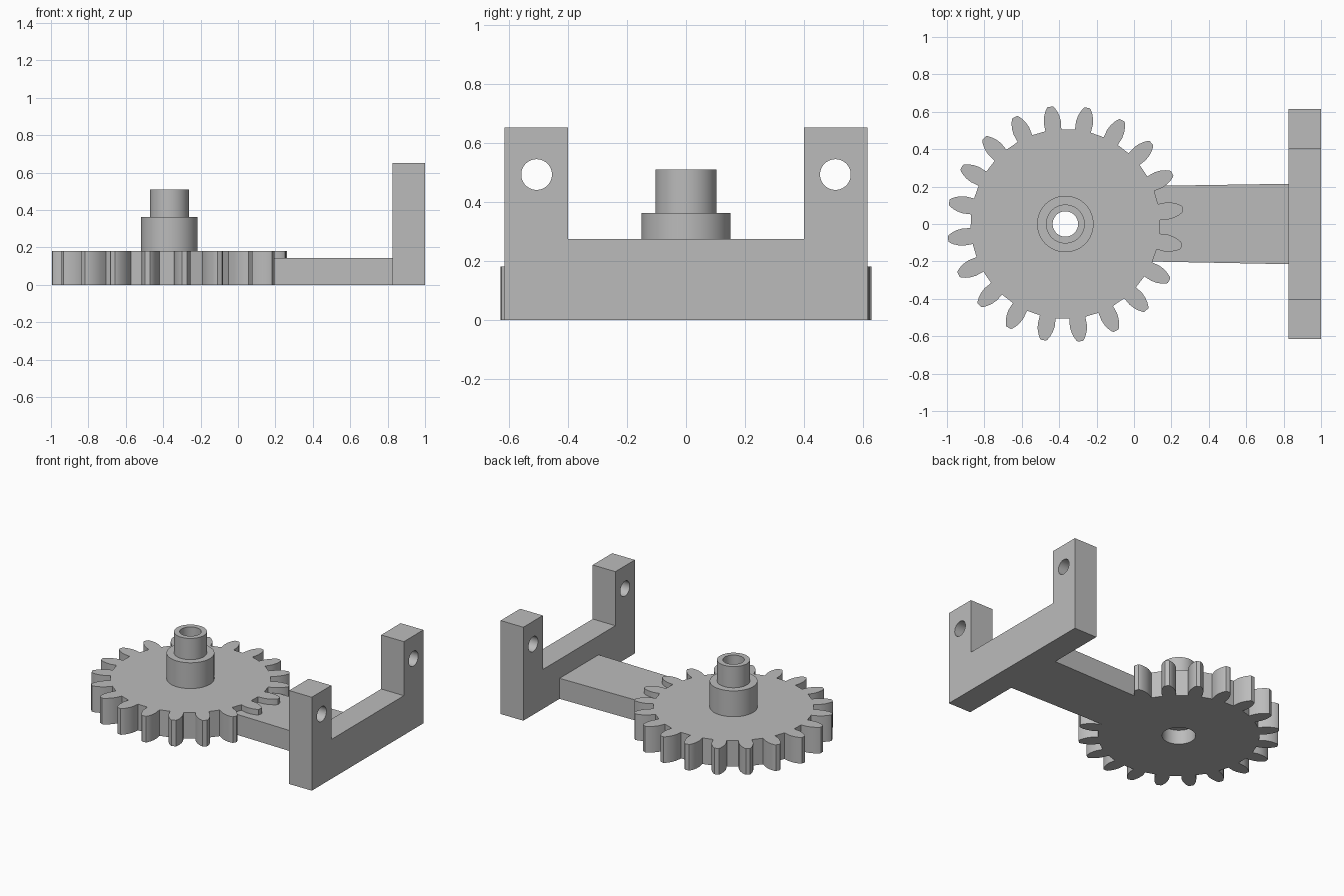
import bpy
import bmesh
from math import radians, sin, cos, pi, hypot, atan2

default = bpy.data.objects.get("Cube")
if default:
    bpy.data.objects.remove(default, do_unlink=True)

GEAR_X = -0.367
TEETH = 20
SEGMENTS = 64

grey = bpy.data.materials.new("light grey")
grey.use_nodes = True
grey.diffuse_color = (0.5, 0.5, 0.5, 1)
grey.node_tree.nodes["Principled BSDF"].inputs["Base Color"].default_value = (0.5, 0.5, 0.5, 1)


def finish(name, bm):
    bmesh.ops.recalc_face_normals(bm, faces=bm.faces[:])
    mesh = bpy.data.meshes.new(name)
    bm.to_mesh(mesh)
    bm.free()
    mesh.materials.append(grey)
    obj = bpy.data.objects.new(name, mesh)
    bpy.context.collection.objects.link(obj)
    return obj


def prism(name, points, direction):
    """Extrude a closed 3D outline along a direction."""
    bm = bmesh.new()
    face = bm.faces.new([bm.verts.new(p) for p in points])
    extruded = bmesh.ops.extrude_face_region(bm, geom=[face])["geom"]
    verts = [v for v in extruded if isinstance(v, bmesh.types.BMVert)]
    bmesh.ops.translate(bm, verts=verts, vec=direction)
    return finish(name, bm)


def circle(radius):
    return [(radius * cos(2 * pi * i / SEGMENTS), radius * sin(2 * pi * i / SEGMENTS))
            for i in range(SEGMENTS)]


def activate(obj):
    bpy.ops.object.select_all(action="DESELECT")
    obj.select_set(True)
    bpy.context.view_layer.objects.active = obj


def cut(obj, cutter):
    cutter.hide_render = True
    mod = obj.modifiers.new("cut", "BOOLEAN")
    mod.object = cutter
    mod.operation = "DIFFERENCE"
    mod.solver = "EXACT"
    activate(obj)
    bpy.ops.object.modifier_apply(modifier=mod.name)
    bpy.data.objects.remove(cutter, do_unlink=True)


def smooth(obj, angle=30):
    activate(obj)
    bpy.ops.object.shade_smooth_by_angle(angle=radians(angle))


# Gear wheel: one tooth flank (radial position, half width), mirrored and repeated
flank = [(0.505, 0.043), (0.55, 0.046), (0.58, 0.041), (0.605, 0.032), (0.625, 0.021), (0.632, 0.014)]
tooth = [(r, -w) for r, w in flank] + [(r, w) for r, w in reversed(flank)]
outline = []
for i in range(TEETH):
    turn = radians(7.3) + 2 * pi * i / TEETH
    for r, w in tooth:
        radius, angle = hypot(r, w), atan2(w, r) + turn
        outline.append((GEAR_X + radius * cos(angle), radius * sin(angle), 0))
gear = prism("gear_wheel", outline, (0, 0, 0.182))

# Stepped bore through the gear, wider on the underside
for radius, bottom, height in ((0.068, -0.1, 0.5), (0.105, -0.1, 0.2)):
    ring = [(GEAR_X + x, y, bottom) for x, y in circle(radius)]
    cut(gear, prism("bore_cutter", ring, (0, 0, height)))
smooth(gear, 20)

# Hollow stepped hub, turned from a closed profile
profile = [(0.068, 0.182), (0.151, 0.182), (0.151, 0.362),
           (0.104, 0.362), (0.104, 0.51), (0.068, 0.51)]
bm = bmesh.new()
rings = [[bm.verts.new((GEAR_X + x, y, z)) for x, y in circle(r)] for r, z in profile]
for k, ring in enumerate(rings):
    upper = rings[(k + 1) % len(rings)]
    for i in range(SEGMENTS):
        j = (i + 1) % SEGMENTS
        bm.faces.new((ring[i], ring[j], upper[j], upper[i]))
smooth(finish("hub", bm))

# Slightly flared connecting arm
prism("connecting_arm", [(0.06, -0.2, 0), (0.83, -0.215, 0), (0.83, 0.215, 0), (0.06, 0.203, 0)],
      (0, 0, 0.143))

# U-shaped bracket with a round hole in each post
half = [(0.615, 0), (0.615, 0.652), (0.4, 0.652), (0.4, 0.275)]
shape = half + [(-y, z) for y, z in reversed(half)]
bracket = prism("fork_bracket", [(0.825, y, z) for y, z in shape], (0.175, 0, 0))
for side in (-1, 1):
    hole = [(0.7, side * 0.506 + y, 0.493 + z) for y, z in circle(0.052)]
    cut(bracket, prism("hole_cutter", hole, (0.5, 0, 0)))
smooth(bracket)
